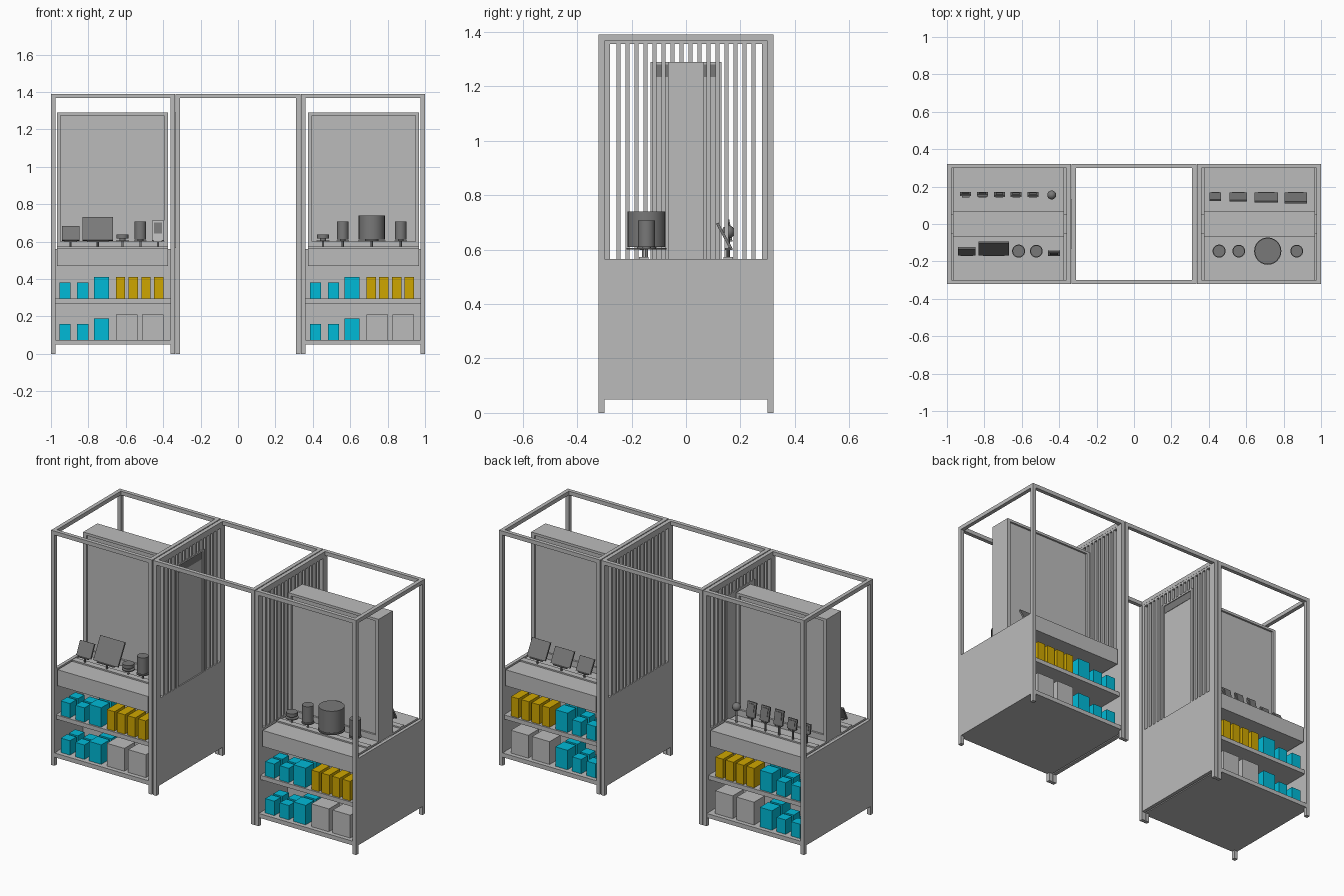
import bpy
import bmesh
from math import radians
from mathutils import Matrix, Vector

cube = bpy.data.objects.get("Cube")
if cube:
    bpy.data.objects.remove(cube, do_unlink=True)


def material(name, color):
    mat = bpy.data.materials.new(name)
    mat.use_nodes = True
    mat.diffuse_color = (*color, 1)
    mat.node_tree.nodes["Principled BSDF"].inputs["Base Color"].default_value = (*color, 1)
    return mat


GREY = material("light grey", (0.5, 0.5, 0.5))
DARK = material("device grey", (0.19, 0.19, 0.19))
CYAN = material("cyan", (0, 0.49, 0.68))
GOLD = material("gold", (0.62, 0.38, 0))


def finish(name, bm, mat):
    mesh = bpy.data.meshes.new(name)
    bm.to_mesh(mesh)
    bm.free()
    mesh.materials.append(mat)
    obj = bpy.data.objects.new(name, mesh)
    bpy.context.collection.objects.link(obj)
    return obj


def add_box(bm, x, y, z):
    """Add a box given its (low, high) range on each axis."""
    size = (abs(x[1] - x[0]), abs(y[1] - y[0]), abs(z[1] - z[0]), 1)
    centre = Vector((sum(x), sum(y), sum(z))) / 2
    bmesh.ops.create_cube(bm, size=1, matrix=Matrix.Translation(centre) @ Matrix.Diagonal(size))


def boxes(name, mat, parts):
    bm = bmesh.new()
    for part in parts:
        add_box(bm, *part)
    return finish(name, bm, mat)


def spans(centre, half):
    return (centre - half, centre + half)


def cylinder(bm, x, y, radius, z0, z1, sides=24):
    bmesh.ops.create_cone(bm, cap_ends=True, segments=sides, radius1=radius, radius2=radius,
                          depth=z1 - z0, matrix=Matrix.Translation((x, y, (z0 + z1) / 2)))


def smooth(obj):
    obj.data.shade_smooth()
    obj.data.set_sharp_from_angle(angle=radians(40))


HEIGHT, DEPTH, BAR = 1.39, 0.322, 0.023
COUNTER, FLOOR, SHELF = 0.565, 0.075, 0.295
FULL = (-DEPTH, DEPTH)


def frame(name, x0, x1):
    """Four posts with a rectangle of beams on top."""
    top = (HEIGHT - BAR, HEIGHT)
    ends = [(x0, x0 + BAR), (x1 - BAR, x1)]
    sides = [(-DEPTH, BAR - DEPTH), (DEPTH - BAR, DEPTH)]
    parts = [(ex, sy, (0, HEIGHT - BAR)) for ex in ends for sy in sides]
    parts += [((x0, x1), sy, top) for sy in sides]
    parts += [(ex, (BAR - DEPTH, DEPTH - BAR), top) for ex in ends]
    boxes(name, GREY, parts)


# Frames of the doorway and the two display bays
frame("doorway_frame", -0.333, 0.333)
frame("right_bay_frame", -1, -0.338)
frame("left_bay_frame", 0.338, 1)


def slat_wall(name, x, has_panel):
    """Slatted screen above a closed lower panel, set within a frame side."""
    parts = [(x, (-DEPTH + 0.001, DEPTH - 0.001), (0.05, COUNTER)),
             (x, (-0.3, 0.3), (1.355, HEIGHT - BAR))]
    for s in (-1, 1):
        parts.append((x, (s * 0.28, s * 0.3), (COUNTER, 1.355)))
    for i in range(16):
        y = (i - 7.5) * 0.033
        bottom = 1.29 if has_panel and abs(y) < 0.13 else COUNTER
        parts.append((x, spans(y, 0.007), (bottom, 1.355)))
    boxes(name, GREY, parts)


# Both the bay and the doorway carry a slatted screen on each side
for side, label in ((-1, "right"), (1, "left")):
    slat_wall(label + "_bay_slats", (side * 0.339, side * 0.36), side < 0)
    slat_wall(label + "_doorway_slats", (side * 0.311, side * 0.332), side < 0)

# Framed panel set into the right slatted screens
panel_x = (-0.36, -0.318)
edge_x = (-0.36, -0.311)
boxes("slat_wall_panel", GREY, [
    (panel_x, (-0.115, 0.115), (COUNTER, 1.28)),
    (edge_x, (-0.13, -0.115), (COUNTER, 1.29)),
    (edge_x, (0.115, 0.13), (COUNTER, 1.29)),
    (edge_x, (-0.115, 0.115), (1.28, 1.29))])
boxes("slat_wall_panel_band", DARK, [((-0.319, -0.316), (-0.115, 0.115), (1.235, 1.28))])


def bay(name, side):
    """Outer panel, shelves, counter and the upright centre wall."""
    inner, outer = side * 0.375, side * 0.968
    span = (side * 0.36, side * 0.98)
    boxes(name + "_side_panel", GREY, [((side * 0.98, side * 0.9995), FULL, (0.05, COUNTER))])
    boxes(name + "_shelves", GREY, [
        (span, (-0.32, 0.32), (0.05, FLOOR)),
        (span, (-0.305, 0.305), (0.27, SHELF)),
        (span, (-0.05, 0.05), (FLOOR, COUNTER - 0.005))])
    boxes(name + "_counter", GREY, [((inner, outer), (-0.305, 0.305), (0.47, COUNTER))])
    boxes(name + "_counter_rails", GREY,
          [((inner, outer), spans(s * 0.155, 0.018), (COUNTER, COUNTER + 0.008)) for s in (-1, 1)])
    # Centre wall with a raised border on both faces
    step = side * 0.02
    parts = [((inner, outer), (-0.055, 0.055), (COUNTER, 1.29))]
    for s in (-1, 1):
        y = (s * 0.055, s * 0.066)
        parts += [((inner, inner + step), y, (COUNTER, 1.29)),
                  ((outer - step, outer), y, (COUNTER, 1.29)),
                  ((inner + step, outer - step), y, (1.275, 1.29)),
                  ((inner + step, outer - step), y, (COUNTER, 0.6))]
    boxes(name + "_centre_wall", GREY, parts)


bay("right_bay", -1)
bay("left_bay", 1)


# Stock on the shelves, the same on the front and the back
def stock(name, x):
    cyan, gold, grey = [], [], []
    front, back = 0.295, 0.195
    for s in (-1, 1):
        for z in (FLOOR, SHELF):
            for offset, width, tall in ((0, 0.06, 0.085), (0.095, 0.06, 0.085), (0.185, 0.08, 0.115)):
                for y in (front, front - width - 0.015):
                    cyan.append(((x + offset, x + offset + width),
                                 (s * y, s * (y - width)), (z, z + tall)))
        for i in range(4):
            left = x + 0.302 + i * 0.068
            gold.append(((left, left + 0.05), (s * front, s * back), (SHELF, 0.41)))
        for i in range(2):
            left = x + 0.302 + i * 0.14
            grey.append(((left, left + 0.115), (s * front, s * back), (FLOOR, 0.21)))
    boxes(name + "_cyan_boxes", CYAN, cyan)
    boxes(name + "_gold_boxes", GOLD, gold)
    boxes(name + "_grey_boxes", GREY, grey)


stock("right_stock", -0.955)
stock("left_stock", 0.385)


# Round devices on stemmed stands
def round_device(name, x, radius, top):
    bm = bmesh.new()
    cylinder(bm, x, -0.145, 0.006, COUNTER, 0.6, 10)
    cylinder(bm, x, -0.145, radius + 0.003, 0.6, 0.606)
    cylinder(bm, x, -0.145, radius, 0.61 if top > 0.65 else 0.617, top)
    cylinder(bm, x, -0.145, radius * 0.5, 0.606, 0.62)
    smooth(finish(name, bm, DARK))


for x in (-0.617, 0.455):
    round_device("puck_speaker", x, 0.032, 0.637)
for x in (-0.522, 0.56, 0.87):
    round_device("tall_speaker", x, 0.031, 0.707)
round_device("large_speaker", 0.715, 0.07, 0.74)


# Flat devices leaning back towards the centre wall; s is -1 for front, 1 for back
def tablet(name, x, s, width, tall, lean, bottom=0.605, bezel=0, mat=DARK):
    tilt = Matrix.Translation((x, s * 0.165, bottom)) @ Matrix.Rotation(s * lean, 4, "X")
    bm = bmesh.new()
    add_box(bm, spans(0, width / 2), spans(0, 0.005), (0, tall))
    bmesh.ops.transform(bm, matrix=tilt, verts=bm.verts)
    add_box(bm, spans(x, width * 0.35), spans(s * 0.157, 0.014), (bottom - 0.006, bottom))
    cylinder(bm, x, s * 0.155, 0.006, COUNTER, bottom, 10)
    finish(name, bm, mat)
    if bezel:
        screen = boxes(name + "_screen", DARK, [
            (spans(0, width / 2 - bezel), (s * 0.005, s * 0.009), (tall * 0.35, tall - bezel))])
        screen.matrix_world = tilt


tablet("small_tablet", -0.895, -1, 0.094, 0.085, 0.45)
tablet("large_tablet", -0.75, -1, 0.162, 0.14, 0.5)
tablet("desk_screen", -0.428, -1, 0.065, 0.11, 0.2, bezel=0.012, mat=GREY)
for x, width, tall in ((0.435, 0.06, 0.08), (0.557, 0.095, 0.085),
                       (0.707, 0.125, 0.095), (0.865, 0.12, 0.105)):
    tablet("rear_tablet", x, 1, width, tall, 0.5)
for i, tall in enumerate((0.055, 0.06, 0.085, 0.085, 0.085)):
    tablet("rear_small_device", -0.9 + i * 0.09, 1, 0.058, tall, 0.2, 0.635, 0.01)

# Ball device on a stem
bm = bmesh.new()
cylinder(bm, -0.44, 0.155, 0.006, COUNTER, 0.65, 10)
bmesh.ops.create_uvsphere(bm, u_segments=20, v_segments=12, radius=0.024,
                          matrix=Matrix.Translation((-0.44, 0.155, 0.665)))
smooth(finish("ball_device", bm, DARK))
